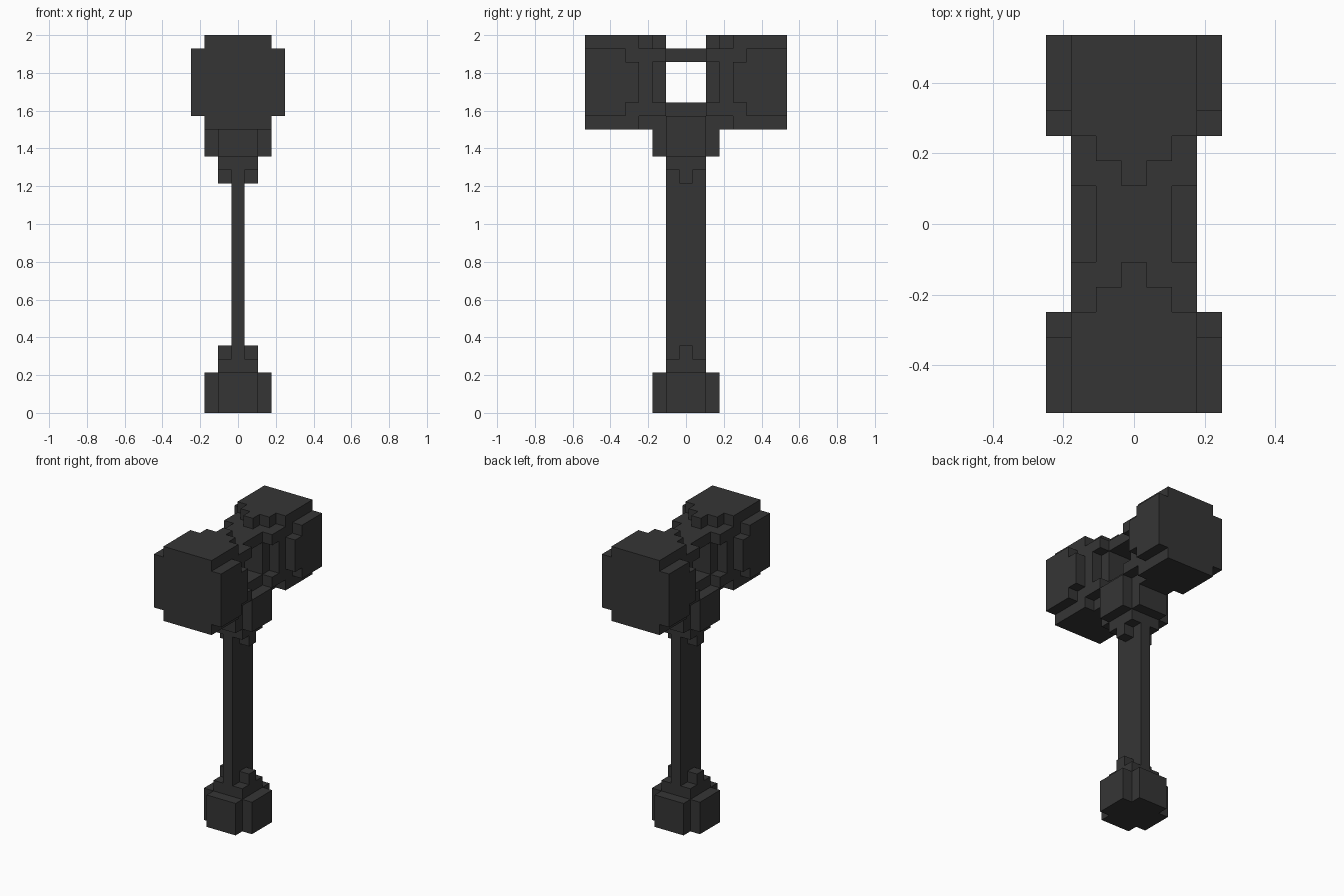
import bpy, bmesh, math
from mathutils import Vector

if "Cube" in bpy.data.objects:
    bpy.data.objects.remove(bpy.data.objects["Cube"], do_unlink=True)

U = 2 / 28  # size of one block

iron = bpy.data.materials.new("dark iron grey")
iron.use_nodes = True
colour = (0.036, 0.036, 0.036, 1)
iron.diffuse_color = colour
iron.node_tree.nodes["Principled BSDF"].inputs["Base Color"].default_value = colour

AXES = [Vector(d) for d in ((1, 0, 0), (-1, 0, 0), (0, 1, 0), (0, -1, 0), (0, 0, 1), (0, 0, -1))]


def box(x, y, z):
    """Cells of a box: x and y as (first, last) block, z as (bottom, top)."""
    return {(i, j, k) for i in range(x[0], x[1] + 1)
            for j in range(y[0], y[1] + 1) for k in range(*z)}


def mid(hx, hy, z0, z1):
    """Box centred on the axis, reaching hx and hy blocks out."""
    return box((-hx, hx), (-hy, hy), (z0, z1))


def build(name, cells):
    """Skin a set of blocks with only its outer faces."""
    bm = bmesh.new()
    verts = {}
    for c in cells:
        for n in AXES:
            if tuple(int(a + b) for a, b in zip(c, n)) in cells:
                continue
            s = Vector((n.y, n.z, n.x))
            t = n.cross(s)
            centre = Vector(c) + Vector((0, 0, 0.5)) + n / 2
            face = []
            for a, b in ((-1, -1), (1, -1), (1, 1), (-1, 1)):
                p = centre + (s * a + t * b) / 2
                key = tuple(round(v * 2) for v in p)
                if key not in verts:
                    verts[key] = bm.verts.new(p * U)
                face.append(verts[key])
            bm.faces.new(face)
    bmesh.ops.dissolve_limit(bm, angle_limit=math.radians(1),
                             verts=bm.verts[:], edges=bm.edges[:])
    mesh = bpy.data.meshes.new(name)
    bm.to_mesh(mesh)
    bm.free()
    mesh.materials.append(iron)
    bpy.context.collection.objects.link(bpy.data.objects.new(name, mesh))


# Pommel: plus-shaped foot, square collar and two side tabs
build("pommel", mid(2, 1, 0, 3) | mid(1, 2, 0, 3) | mid(1, 1, 3, 4) | mid(1, 0, 4, 5))

# Flat shaft
build("shaft", mid(0, 1, 4, 18))

# Socket under the head, the pommel turned over
build("socket", mid(1, 0, 17, 18) | mid(1, 1, 18, 19)
      | mid(2, 1, 19, 22) | mid(1, 2, 19, 22))

# Bridges above and below the opening through the head
build("lower_bridge", mid(1, 1, 22, 23))
build("upper_bridge", mid(1, 1, 26, 27))

# Two hammer heads, mirrored front to back
half = (
    box((-3, 3), (5, 7), (22, 27)) | box((-3, 3), (4, 7), (23, 26))  # wide cheeks
    | box((-2, 2), (4, 7), (21, 28))                                 # core block
    | box((-2, 2), (3, 3), (22, 27))                                 # neck
    | box((-1, 1), (3, 3), (21, 28))                                 # neck steps
    | box((-1, 1), (2, 2), (22, 27)) | box((0, 0), (2, 2), (27, 28))
    | box((-2, 2), (2, 2), (22, 23)) | box((-2, 2), (2, 2), (26, 27))  # ledges
)
build("back_head", half)
build("front_head", {(x, -y, z) for x, y, z in half})
